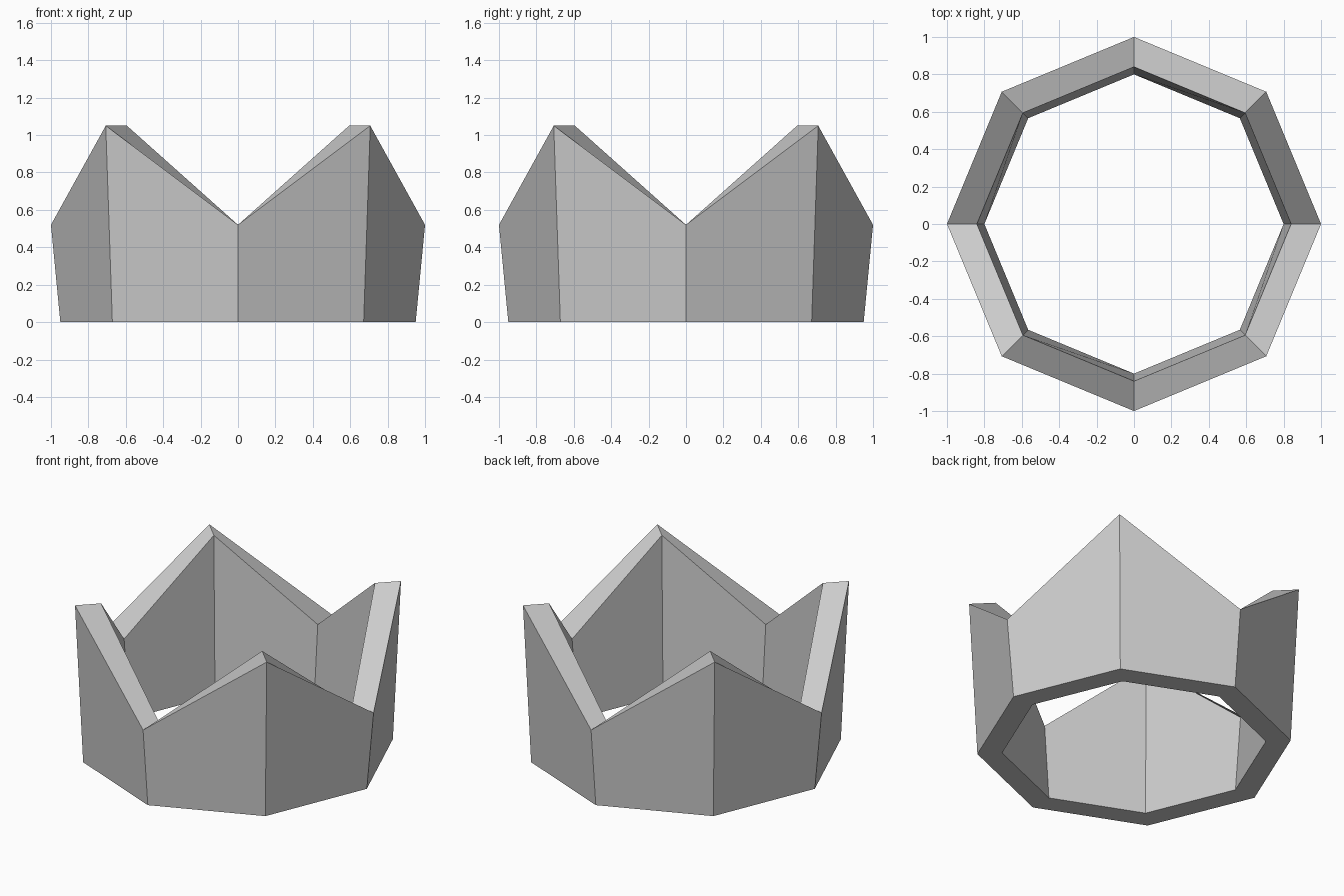
import bpy, bmesh, math

cube = bpy.data.objects.get("Cube")
if cube:
    bpy.data.objects.remove(cube, do_unlink=True)

SIDES = 8
VALLEY, PEAK = 0.52, 1.05

# Plain grey material
grey = bpy.data.materials.new("light_grey")
grey.use_nodes = True
colour = (0.6, 0.6, 0.6, 1)
grey.diffuse_color = colour
grey.node_tree.nodes["Principled BSDF"].inputs["Base Color"].default_value = colour

bm = bmesh.new()


def corner(i, radius, z):
    a = 2 * math.pi * i / SIDES
    return bm.verts.new((radius * math.cos(a), radius * math.sin(a), z))


# Cross-section at each corner: outer foot, outer rim, inner rim, inner foot
sections = []
for i in range(SIDES):
    top = PEAK if i % 2 else VALLEY
    sections.append([corner(i, r, z) for r, z in
                     ((0.95, 0), (1.0, top), (0.84, top), (0.80, 0))])

# Bridge neighbouring sections into the flared, pointed band
for i, a in enumerate(sections):
    b = sections[(i + 1) % SIDES]
    for k in range(4):
        n = (k + 1) % 4
        bm.faces.new((a[k], b[k], b[n], a[n]))

bmesh.ops.recalc_face_normals(bm, faces=bm.faces)
mesh = bpy.data.meshes.new("crown_band")
bm.to_mesh(mesh)
bm.free()
mesh.materials.append(grey)
bpy.context.scene.collection.objects.link(bpy.data.objects.new("crown_band", mesh))
